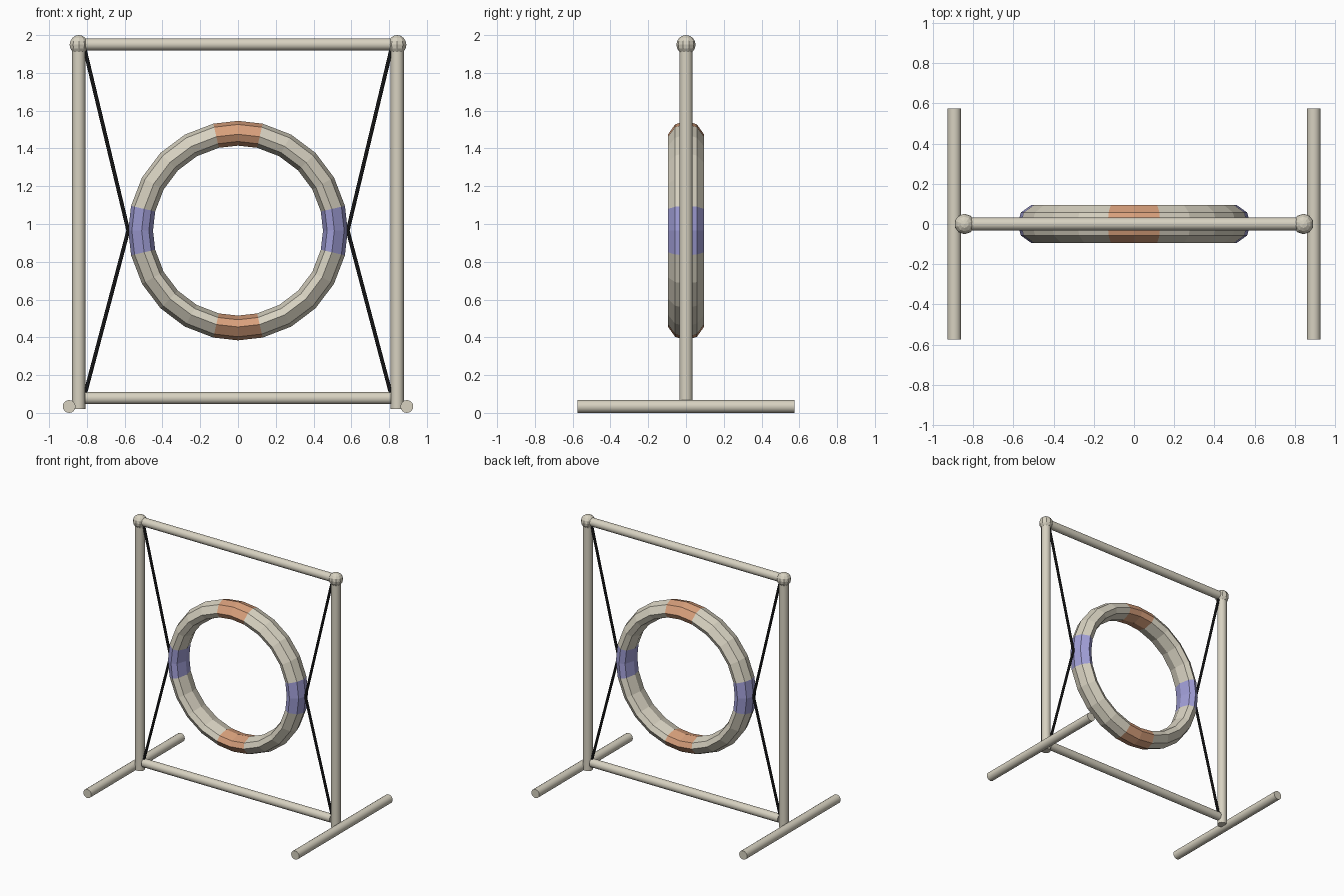
import bpy, bmesh, math
from mathutils import Vector

if "Cube" in bpy.data.objects:
    bpy.data.objects.remove(bpy.data.objects["Cube"])


def material(name, rgb):
    m = bpy.data.materials.new(name)
    m.diffuse_color = (*rgb, 1)
    m.use_nodes = True
    m.node_tree.nodes["Principled BSDF"].inputs["Base Color"].default_value = m.diffuse_color
    return m


CREAM = material("cream", (0.68, 0.64, 0.53))
ORANGE = material("orange", (0.69, 0.35, 0.20))
BLUE = material("lavender_blue", (0.35, 0.34, 0.67))
BLACK = material("black_cord", (0.016, 0.016, 0.017))


def rod(name, a, b, radius, mat, sides=16):
    """Capped cylinder between two points."""
    a, b = Vector(a), Vector(b)
    d = b - a
    bpy.ops.mesh.primitive_cylinder_add(vertices=sides, radius=radius, depth=d.length,
                                        location=(a + b) / 2,
                                        rotation=d.to_track_quat('Z', 'Y').to_euler())
    ob = bpy.context.object
    ob.name = name
    ob.data.materials.append(mat)
    bpy.ops.object.shade_smooth_by_angle(angle=math.radians(35))
    return ob


RING_Z = 0.965

# Frame cross bars
rod("top_bar", (-0.84, 0, 1.951), (0.84, 0, 1.951), 0.032, CREAM)
rod("bottom_bar", (-0.81, 0, 0.078), (0.81, 0, 0.078), 0.032, CREAM)

# Posts, feet, corner knobs and cords on both sides
for side, s in (("left", -1), ("right", 1)):
    rod(side + "_post", (s * 0.843, 0, 0.02), (s * 0.843, 0, 1.95), 0.035, CREAM)
    rod(side + "_foot", (s * 0.894, -0.575, 0.034), (s * 0.894, 0.575, 0.034), 0.034, CREAM)
    bpy.ops.mesh.primitive_uv_sphere_add(segments=10, ring_count=8, radius=0.051,
                                         location=(s * 0.843, 0, 1.949))
    knob = bpy.context.object
    knob.name = side + "_corner_knob"
    knob.data.materials.append(CREAM)
    rod(side + "_upper_cord", (s * 0.815, 0, 1.94), (s * 0.581, 0, RING_Z), 0.01, BLACK, 8)
    rod(side + "_lower_cord", (s * 0.815, 0, 0.08), (s * 0.581, 0, RING_Z), 0.01, BLACK, 8)

# Hoop: an eight-sided section swept round, with a short coloured band each quarter
half = [(0.562, 0.058), (0.51, 0.095), (0.472, 0.075)]
section = [(0.581, 0)] + half + [(0.45, 0)] + [(r, -y) for r, y in reversed(half)]
angles = [q * 90 + a for q in range(4) for a in (0, 13, 29, 45, 61, 77)]
bm = bmesh.new()
loops = []
for deg in angles:
    t = math.radians(deg)
    loops.append([bm.verts.new((r * math.cos(t), y, RING_Z + r * math.sin(t)))
                  for r, y in section])
n = len(section)
for i, loop in enumerate(loops):
    nxt = loops[(i + 1) % len(loops)]
    step = i % 6
    quarter = ((i + 1) // 6) % 4
    for j in range(n):
        k = (j + 1) % n
        f = bm.faces.new((loop[j], loop[k], nxt[k], nxt[j]))
        if step in (0, 5):
            f.material_index = 2 if quarter % 2 == 0 else 1
            if step == 0:
                f.material_index = 2 if (i // 6) % 2 == 0 else 1
bmesh.ops.recalc_face_normals(bm, faces=bm.faces)
mesh = bpy.data.meshes.new("hoop")
bm.to_mesh(mesh)
bm.free()
hoop = bpy.data.objects.new("hoop", mesh)
for m in (CREAM, ORANGE, BLUE):
    mesh.materials.append(m)
bpy.context.collection.objects.link(hoop)
